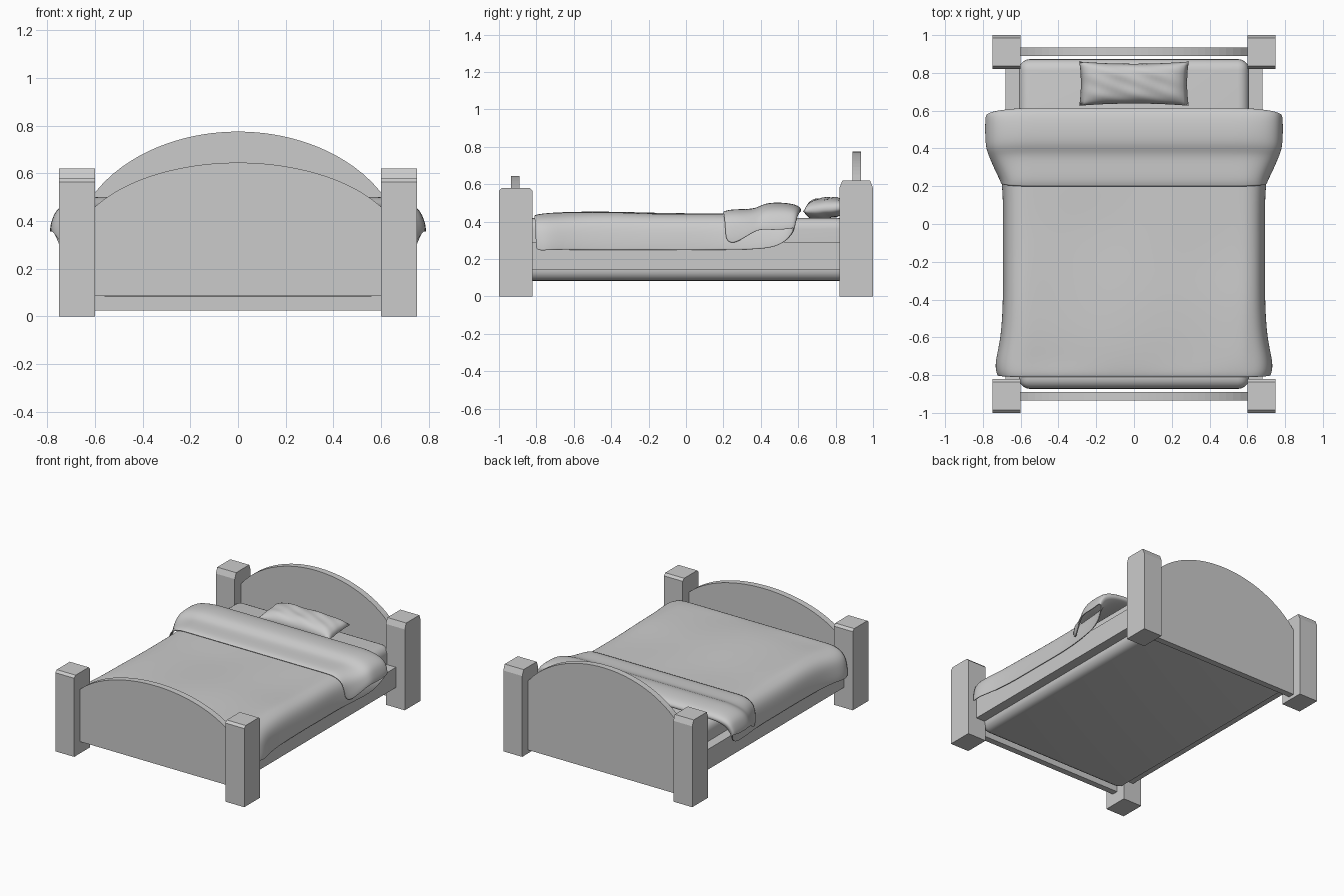
import bpy, bmesh, math

if "Cube" in bpy.data.objects:
    bpy.data.objects.remove(bpy.data.objects["Cube"])


def make(name, verts, faces, smooth=False):
    mesh = bpy.data.meshes.new(name)
    mesh.from_pydata(verts, [], faces)
    bm = bmesh.new()
    bm.from_mesh(mesh)
    bmesh.ops.remove_doubles(bm, verts=bm.verts, dist=1e-5)
    bmesh.ops.recalc_face_normals(bm, faces=bm.faces)
    bm.to_mesh(mesh)
    bm.free()
    ob = bpy.data.objects.new(name, mesh)
    bpy.context.collection.objects.link(ob)
    for p in mesh.polygons:
        p.use_smooth = smooth
    return ob


def prism(name, profile, a, b, axis):
    """Extrude a 2D profile from a to b along x (profile = y,z) or y (profile = x,z)."""
    n = len(profile)
    put = (lambda d, p: (d, p[0], p[1])) if axis == "x" else (lambda d, p: (p[0], d, p[1]))
    verts = [put(d, p) for d in (a, b) for p in profile]
    faces = [tuple(range(n)), tuple(range(n, 2 * n))]
    faces += [(i, (i + 1) % n, (i + 1) % n + n, i + n) for i in range(n)]
    return make(name, verts, faces)


def grid_faces(nu, nv, start=0):
    return [(start + j * nu + i, start + j * nu + i + 1,
             start + (j + 1) * nu + i + 1, start + (j + 1) * nu + i)
            for j in range(nv - 1) for i in range(nu - 1)]


# Posts with chamfered tops, and side rails
for side, s in (("left", -1), ("right", 1)):
    for end, y0, y1, h, c in (("foot", -1, -0.82, 0.58, 0.016), ("head", 0.82, 1, 0.62, 0.04)):
        prof = [(y0, 0), (y1, 0), (y1, h - c), (y1 - 0.016, h), (y0 + 0.016, h), (y0, h - c)]
        prism(f"{end}_post_{side}", prof, s * 0.6, s * 0.75, "x")
    prism(f"side_rail_{side}", [(-0.83, 0.145), (0.83, 0.145), (0.83, 0.29), (-0.83, 0.29)],
          s * 0.61, s * 0.68, "x")


# Arched boards
def arched_board(name, y0, y1, bottom, top, edge):
    b = (top - edge) / (1 - math.sqrt(1 - (0.6 / 0.7) ** 2))
    xs = [-0.6 + 1.2 * i / 32 for i in range(33)]
    arch = [(x, top - b * (1 - math.sqrt(1 - (x / 0.7) ** 2))) for x in xs]
    return prism(name, [(0.6, bottom), (-0.6, bottom)] + arch, y0, y1, "y")


arched_board("headboard", 0.89, 0.935, 0.025, 0.775, 0.52)
arched_board("footboard", -0.935, -0.89, 0.085, 0.645, 0.46)

# Mattress
mattress = prism("mattress", [(-0.61, 0.083), (0.61, 0.083), (0.61, 0.42), (-0.61, 0.42)],
                 -0.873, 0.873, "y")
bev = mattress.modifiers.new("round", "BEVEL")
bev.width, bev.segments = 0.06, 5
for p in mattress.data.polygons:
    p.use_smooth = True

# Blanket: rows run from the foot to the head, then fold back on top
# each row: y at centre, top z, side x, hem z, y at hem
rows = [
    (-0.81, 0.430, 0.72, 0.25, -0.80), (-0.79, 0.438, 0.73, 0.245, -0.77),
    (-0.72, 0.440, 0.73, 0.25, -0.72), (-0.60, 0.445, 0.70, 0.25, -0.60),
    (-0.40, 0.450, 0.69, 0.248, -0.40), (-0.20, 0.440, 0.69, 0.25, -0.20),
    (0.00, 0.440, 0.69, 0.247, 0.00), (0.20, 0.440, 0.69, 0.25, 0.16),
    (0.40, 0.440, 0.71, 0.25, 0.34), (0.52, 0.440, 0.73, 0.26, 0.48),
    (0.60, 0.442, 0.75, 0.31, 0.55), (0.618, 0.460, 0.77, 0.35, 0.575),
    (0.60, 0.485, 0.78, 0.37, 0.58), (0.54, 0.498, 0.785, 0.36, 0.55),
    (0.46, 0.500, 0.785, 0.355, 0.46), (0.41, 0.490, 0.78, 0.36, 0.40),
    (0.37, 0.466, 0.765, 0.345, 0.36), (0.30, 0.464, 0.735, 0.30, 0.29),
    (0.23, 0.462, 0.71, 0.28, 0.24), (0.20, 0.450, 0.70, 0.31, 0.215),
]
# half section: fraction across the side gap, fraction of the drop, blend to the hem
side_shape = [(0.25, 0.03, 0.1), (0.6, 0.12, 0.25), (0.85, 0.32, 0.5),
              (0.95, 0.6, 0.7), (1.0, 0.85, 0.9), (1.0, 1.0, 1.0)]
verts = []
for k, (y, z, sx, hem, yh) in enumerate(rows):
    half = []
    for a, d, b in side_shape:
        half.append((0.58 + (sx - 0.58) * a, y + (yh - y) * b, z + (hem - z) * d))
    line = [(-p[0], p[1], p[2]) for p in reversed(half)]
    for i in range(15):
        x = -0.58 + 1.16 * i / 14
        bump = 0.007 * math.sin(5 * x + 7 * y) * math.sin(9 * y - 4 * x + 1) if 1 < k < 7 else 0
        line.append((x, y, z + bump))
    verts += line + half
nu = len(verts) // len(rows)
blanket = make("blanket", verts, grid_faces(nu, len(rows)), True)
sub = blanket.modifiers.new("smooth", "SUBSURF")
sub.levels = sub.render_levels = 2
sol = blanket.modifiers.new("thickness", "SOLIDIFY")
sol.thickness, sol.offset = 0.006, 0

# Pillow: two puffed sheets joined at the seam
n = 25
verts, faces = [], []
for top in (1, -1):
    start = len(verts)
    for j in range(n):
        for i in range(n):
            u, v = 2 * i / (n - 1) - 1, 2 * j / (n - 1) - 1
            puff = ((1 - u ** 4) * (1 - v ** 4)) ** 0.6
            x = 0.29 * u * (1 - 0.03 * (1 - v * v))
            y = 0.743 + 0.117 * v * (1 - 0.1 * (1 - u * u))
            wrinkle = 0.004 * math.sin(9 * u + 4 * v) * math.cos(5 * v) * puff
            z = 0.465 + 0.01 * v + (0.062 * puff if top > 0 else -0.047 * puff) + wrinkle
            verts.append((x, y, z))
    faces += grid_faces(n, n, start)
make("pillow", verts, faces, True)
